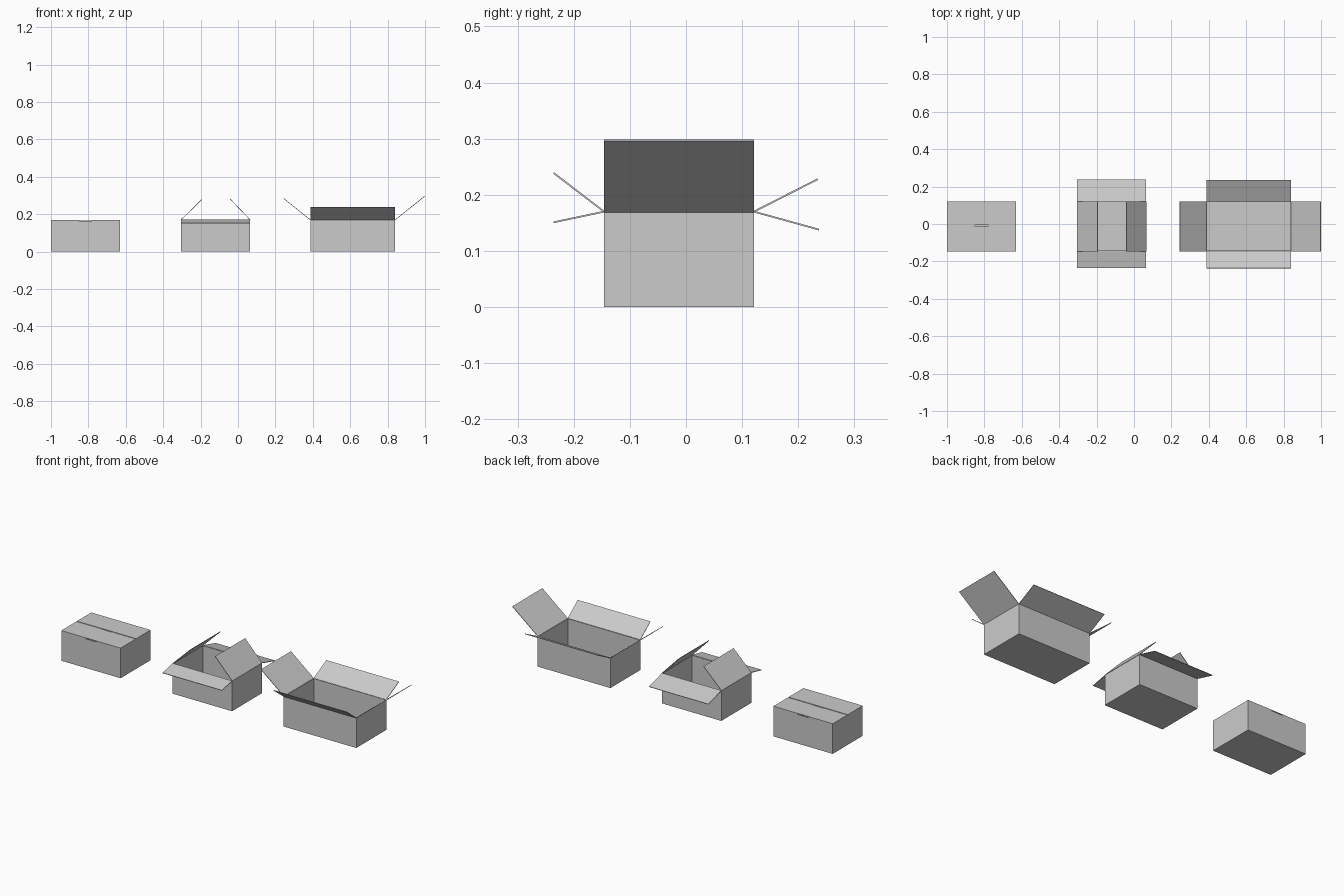
import bpy, bmesh

if "Cube" in bpy.data.objects:
    bpy.data.objects.remove(bpy.data.objects["Cube"])

T = 0.003                 # cardboard thickness
Y0, Y1 = -0.146, 0.121    # shared front and back walls
H = 0.17                  # wall height


def make_object(name, bm, offset):
    mesh = bpy.data.meshes.new(name)
    bmesh.ops.recalc_face_normals(bm, faces=bm.faces)
    bm.to_mesh(mesh)
    bm.free()
    obj = bpy.data.objects.new(name, mesh)
    bpy.context.collection.objects.link(obj)
    solid = obj.modifiers.new("thickness", 'SOLIDIFY')
    solid.thickness = T
    solid.offset = offset
    solid.use_even_offset = True
    return obj


def body(name, x0, x1, h):
    # Open-topped shell: cube without its lid, thickened inward
    bm = bmesh.new()
    bmesh.ops.create_cube(bm, size=1)
    for v in bm.verts:
        v.co = (x0 if v.co.x < 0 else x1, Y0 if v.co.y < 0 else Y1, 0 if v.co.z < 0 else h)
    bm.normal_update()
    lid = [f for f in bm.faces if f.normal.z > 0.9]
    bmesh.ops.delete(bm, geom=lid, context='FACES')
    mesh_obj = make_object(name, bm, -1)
    # Make sure the shell faces outward so the thickness goes inside
    floor = min(mesh_obj.data.polygons, key=lambda p: p.center.z)
    if floor.normal.z > 0:
        mesh_obj.data.flip_normals()


def flap(name, axis, a, b, hinge, tip):
    # Panel running from a to b along its hinge axis; hinge and tip are (across, z)
    def point(t, p):
        return (t, p[0], p[1]) if axis == 'x' else (p[0], t, p[1])
    bm = bmesh.new()
    bm.faces.new([bm.verts.new(c) for c in
                  (point(a, hinge), point(b, hinge), point(b, tip), point(a, tip))])
    make_object(name, bm, 0)


def carton(name, x0, x1, h, z, front, back, left, right, zs):
    # Body plus four flaps; zs is the hinge height of the side flaps
    body(name + "_body", x0, x1, h)
    flap(name + "_front_flap", 'x', x0, x1, (Y0, z), front)
    flap(name + "_back_flap", 'x', x0, x1, (Y1, z), back)
    flap(name + "_left_flap", 'y', Y0, Y1, (x0, zs), left)
    flap(name + "_right_flap", 'y', Y0, Y1, (x1, zs), right)


# Closed carton, side flaps tucked under the long flaps
zc = H - T / 2
zi = zc - T
carton("closed_box", -1.0, -0.63, zi - T / 2, zc, (-0.0135, zc), (-0.0065, zc),
       (-0.85, zi), (-0.78, zi), zi)

# Half-open carton, side flaps leaning inward
carton("half_open_box", -0.305, 0.065, H, H, (-0.236, 0.151), (0.237, 0.138),
       (-0.194, 0.278), (-0.041, 0.281), H)

# Wide open carton, all flaps leaning outward
carton("open_box", 0.387, 0.84, H, H, (-0.236, 0.239), (0.235, 0.228),
       (0.245, 0.284), (0.999, 0.297), H)
